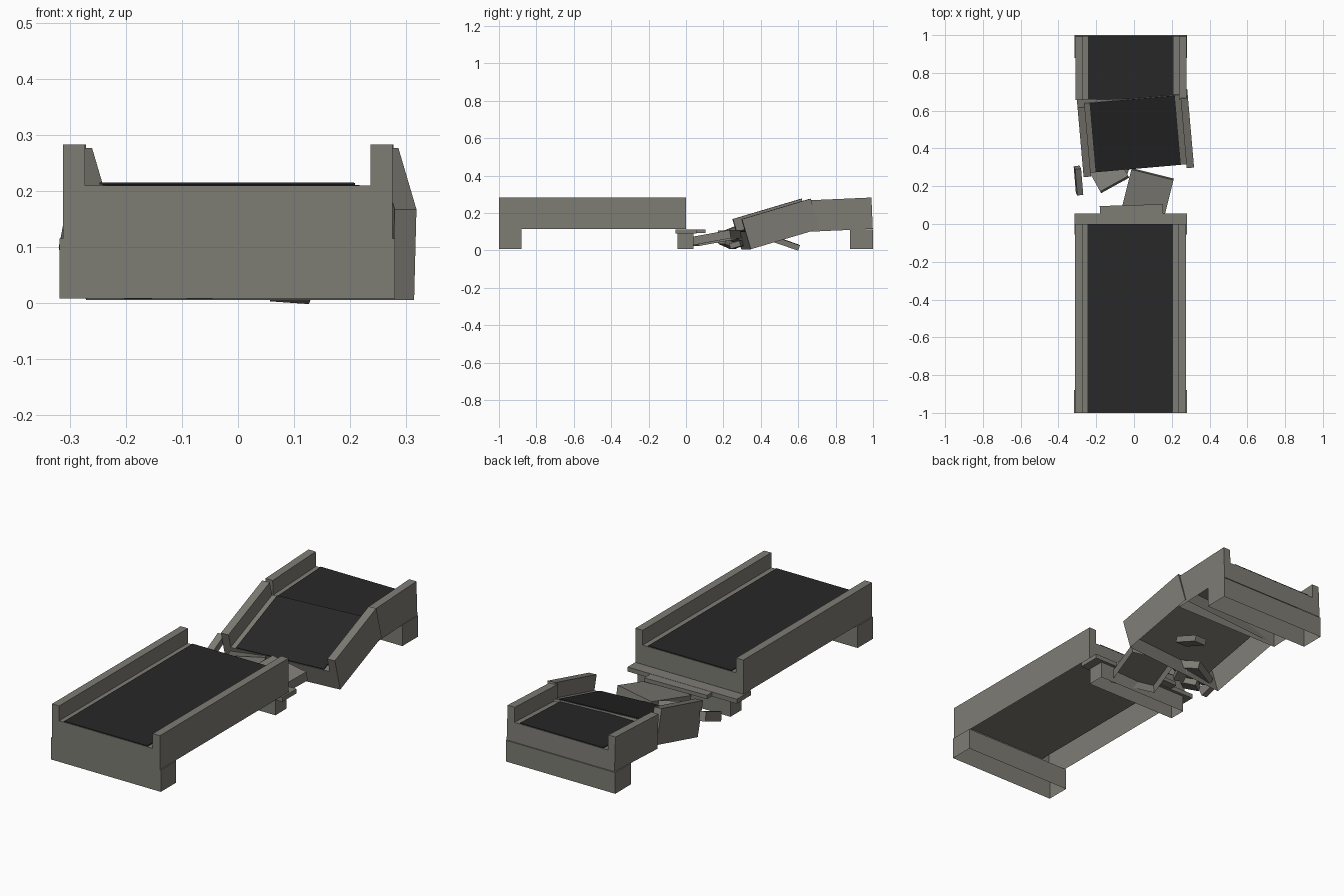
import bpy, bmesh
from math import radians
from mathutils import Matrix, Euler

if "Cube" in bpy.data.objects:
    bpy.data.objects.remove(bpy.data.objects["Cube"])


def material(name, rgb):
    m = bpy.data.materials.new(name)
    m.diffuse_color = (*rgb, 1)
    m.use_nodes = True
    m.node_tree.nodes["Principled BSDF"].inputs["Base Color"].default_value = m.diffuse_color
    return m


CONCRETE = material("weathered concrete", (0.205, 0.2, 0.175))
ASPHALT = material("dark asphalt", (0.021, 0.021, 0.021))


def pose(loc, pitch=0, roll=0, yaw=0):
    rot = Euler((radians(pitch), radians(roll), radians(yaw)), 'XYZ')
    return Matrix.Translation(loc) @ rot.to_matrix().to_4x4()


def add(name, bm, mat, matrix, hollow=False):
    bmesh.ops.recalc_face_normals(bm, faces=bm.faces)
    if hollow:  # open shell without an underside
        low = min(v.co.z for v in bm.verts)
        under = [f for f in bm.faces if all(v.co.z < low + 1e-5 for v in f.verts)]
        bmesh.ops.delete(bm, geom=under, context='FACES')
    me = bpy.data.meshes.new(name)
    bm.to_mesh(me)
    bm.free()
    me.materials.append(mat)
    ob = bpy.data.objects.new(name, me)
    ob.matrix_world = matrix
    bpy.context.collection.objects.link(ob)
    return ob


def box(name, lo, hi, mat=CONCRETE, matrix=Matrix(), hollow=False):
    bm = bmesh.new()
    bmesh.ops.create_cube(bm, size=1)
    for v in bm.verts:
        v.co = [lo[i] + (v.co[i] + 0.5) * (hi[i] - lo[i]) for i in range(3)]
    return add(name, bm, mat, matrix, hollow)


def chunk(name, size, loc, hollow=False, **angles):
    half = [s / 2 for s in size]
    return box(name, [-h for h in half], half, CONCRETE, pose(loc, **angles), hollow)


def span(name, length, matrix):
    """U-shaped deck with side parapets, extruded along local +y, plus road."""
    w, h, d, t = 0.2935, 0.168, 0.095, 0.039
    profile = [(-w, 0), (w, 0), (w, h), (w - t, h),
               (w - t, d), (t - w, d), (t - w, h), (-w, h)]
    bm = bmesh.new()
    face = bm.faces.new([bm.verts.new((x, 0, z)) for x, z in profile])
    new = bmesh.ops.extrude_face_region(bm, geom=[face])["geom"]
    bmesh.ops.translate(bm, vec=(0, length, 0),
                        verts=[g for g in new if isinstance(g, bmesh.types.BMVert)])
    add(name + "_deck", bm, CONCRETE, matrix, hollow=True)
    box(name + "_road", (-0.228, 0.001, d + 0.001), (0.225, length - 0.001, d + 0.005),
        ASPHALT, matrix)


# Intact, collapsed and far spans
span("intact_span", 1.0, pose((-0.0185, -1.0, 0.115)))
span("collapsed_span", 0.385, pose((0.0215, 0.321, 0.006), pitch=16.5, yaw=5))
span("far_span", 0.335, pose((-0.0165, 0.664, 0.10), pitch=2.5))

# Supports
box("front_pier", (-0.318, -1.0, 0.008), (0.28, -0.88, 0.115), hollow=True)
box("far_pier", (-0.315, 0.878, 0.008), (0.28, 1.0, 0.112), hollow=True)
box("middle_pier", (-0.27, -0.045, 0.008), (0.235, 0.04, 0.092), hollow=True)
box("middle_pier_cap", (-0.315, -0.055, 0.09), (0.28, 0.055, 0.112))
chunk("broken_ledge", (0.335, 0.105, 0.019), (-0.0125, 0.0475, 0.1015), yaw=1.7)

# Fallen slabs and rubble
chunk("fallen_slab", (0.23, 0.24, 0.045), (0.07, 0.15, 0.066), hollow=True, pitch=10, yaw=-14)
chunk("tilted_slab", (0.17, 0.14, 0.04), (-0.135, 0.268, 0.07), pitch=-15, yaw=29)
chunk("parapet_piece", (0.032, 0.15, 0.045), (-0.294, 0.23, 0.09), pitch=22, roll=8, yaw=8)
chunk("buried_bar", (0.07, 0.13, 0.03), (0.1, 0.54, 0.036), pitch=-19, roll=4, yaw=6)
chunk("small_rubble_a", (0.06, 0.08, 0.03), (-0.16, 0.225, 0.035), pitch=-20, yaw=35)
chunk("small_rubble_b", (0.05, 0.06, 0.03), (-0.06, 0.27, 0.03), pitch=15, yaw=-20)
